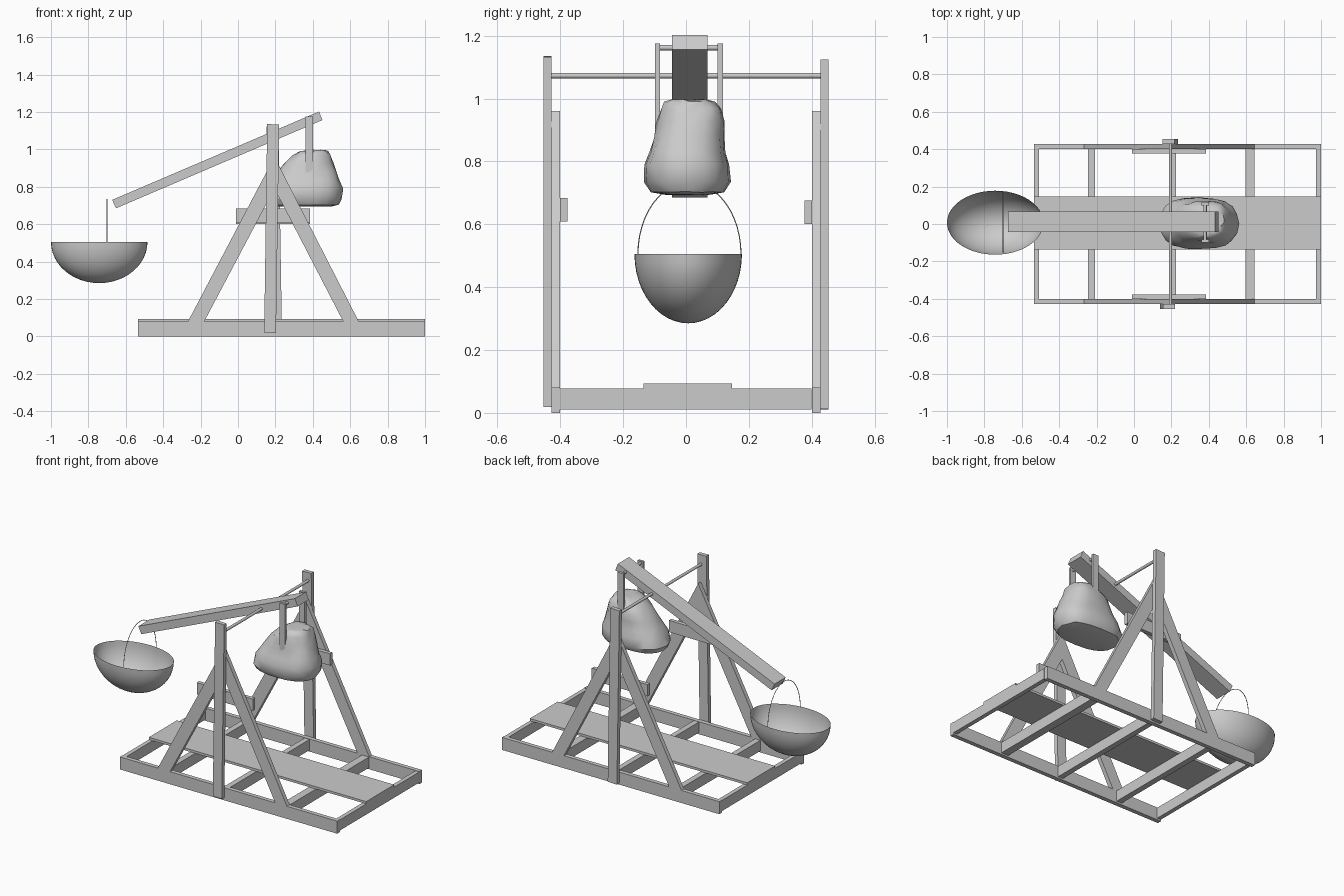
import bpy, bmesh, math, random
from mathutils import Vector

if "Cube" in bpy.data.objects:
    bpy.data.objects.remove(bpy.data.objects["Cube"])

random.seed(7)


def new_object(name, bm, smooth=None):
    bmesh.ops.recalc_face_normals(bm, faces=bm.faces)
    me = bpy.data.meshes.new(name)
    bm.to_mesh(me)
    bm.free()
    ob = bpy.data.objects.new(name, me)
    bpy.context.collection.objects.link(ob)
    if smooth:
        bpy.ops.object.select_all(action='DESELECT')
        ob.select_set(True)
        bpy.context.view_layer.objects.active = ob
        bpy.ops.object.shade_smooth_by_angle(angle=math.radians(smooth))
    return ob


def slab(name, profile, y0, y1):
    """Extrude an xz outline from y0 to y1."""
    bm = bmesh.new()
    face = bm.faces.new([bm.verts.new((x, y0, z)) for x, z in profile])
    ext = bmesh.ops.extrude_face_region(bm, geom=[face])
    moved = [v for v in ext['geom'] if isinstance(v, bmesh.types.BMVert)]
    bmesh.ops.translate(bm, vec=(0, y1 - y0, 0), verts=moved)
    # close the starting side if the extrusion consumed it
    holes = [e for e in bm.edges if e.is_boundary]
    if holes:
        bmesh.ops.holes_fill(bm, edges=holes, sides=0)
    return new_object(name, bm)


def box(name, x0, x1, y0, y1, z0, z1):
    return slab(name, [(x0, z0), (x1, z0), (x1, z1), (x0, z1)], y0, y1)


def tube(name, points, radius, sides=2):
    cu = bpy.data.curves.new(name, 'CURVE')
    cu.dimensions = '3D'
    cu.bevel_depth = radius
    cu.bevel_resolution = sides
    cu.use_fill_caps = True
    sp = cu.splines.new('POLY')
    sp.points.add(len(points) - 1)
    for p, co in zip(sp.points, points):
        p.co = (*co, 1)
    ob = bpy.data.objects.new(name, cu)
    bpy.context.collection.objects.link(ob)
    return ob


# Base frame: cross members and runway plank
for i, (a, b) in enumerate([(-.535, -.508), (-.245, -.208), (.19, .225),
                            (.595, .645), (.973, 1.0)]):
    box(f"cross_member_{i}", a, b, -.403, .4, .01, .078)
box("runway_plank", -.535, 1.0, -.135, .147, .078, .093)

# Side frames: rail, two braces, tie bar and slightly leaning post
for s, side in ((-1, "front"), (1, "back")):
    ya, yb, yc, yd = s * .377, s * .401, s * .428, s * .454
    box(f"{side}_rail", -.535, 1.0, yb, yc, 0, .08)
    slab(f"{side}_brace_left",
         [(-.27, .075), (-.183, .075), (.195, .79), (.195, .96)], yb, yc)
    slab(f"{side}_brace_right",
         [(.648, .075), (.565, .075), (.195, .79), (.195, .96)], yb, yc)
    dz = -.004 * s
    box(f"{side}_tie_bar", -.01, .385, ya, yb, .605 + dz, .68 + dz)
    if s < 0:
        post = [(.14, .02), (.203, .018), (.22, 1.133), (.156, 1.135)]
    else:
        post = [(.17, .01), (.235, .012), (.217, 1.125), (.153, 1.123)]
    slab(f"{side}_post", post, yc, yd)

# Axle and throwing arm
tube("axle", [(.195, -.43, 1.073), (.195, .43, 1.073)], .009, 3)
slab("throwing_arm", [(-.652, .685), (.452, 1.157), (.433, 1.202), (-.673, .73)],
     -.044, .068)

# Counterweight hanger
tube("hanger_pin", [(.38, -.09, 1.162), (.38, .107, 1.162)], .009, 3)
for name, a, b in (("front", -.098, -.083), ("back", .1, .117)):
    box(f"{name}_hanger_strap", .36, .4, a, b, .84, 1.176)

# Counterweight boulder: lofted rings (z, x0, x1, y0, y1) with random chips
rings = [(.695, .19, .50, -.07, .08), (.703, .15, .535, -.115, .125),
         (.735, .135, .555, -.135, .143), (.79, .155, .56, -.135, .138),
         (.83, .185, .548, -.118, .128), (.88, .215, .53, -.102, .125),
         (.93, .245, .512, -.092, .127), (.968, .295, .495, -.082, .112),
         (.99, .335, .48, -.068, .09), (.997, .38, .465, -.04, .06)]
bm = bmesh.new()
n, loops = 20, []
for z, x0, x1, y0, y1 in rings:
    loop = []
    for k in range(n):
        t = 2 * math.pi * k / n
        c, s = math.cos(t), math.sin(t)
        px = math.copysign(abs(c) ** .8, c)
        py = math.copysign(abs(s) ** .8, s)
        p = Vector(((x0 + x1) / 2 + px * (x1 - x0) / 2,
                    (y0 + y1) / 2 + py * (y1 - y0) / 2, z))
        p += Vector((c, s, .3)) * random.uniform(-.005, .004)
        loop.append(bm.verts.new(p))
    loops.append(loop)
for a, b in zip(loops, loops[1:]):
    for k in range(n):
        bm.faces.new((a[k], a[(k + 1) % n], b[(k + 1) % n], b[k]))
bm.faces.new(loops[0])
bm.faces.new(loops[-1])
bmesh.ops.triangulate(bm, faces=bm.faces)
new_object("counterweight_boulder", bm, 35)

# Sling bowl: open lower half of an ellipsoid
bm = bmesh.new()
bmesh.ops.create_uvsphere(bm, u_segments=48, v_segments=24, radius=1)
bmesh.ops.delete(bm, geom=[v for v in bm.verts if v.co.z > .001], context='VERTS')
bmesh.ops.scale(bm, vec=(.258, .171, .22), verts=bm.verts)
bmesh.ops.translate(bm, vec=(-.742, .007, .505), verts=bm.verts)
new_object("sling_bowl", bm, 40)

# Wire handle arching over the bowl
arc = [math.pi * k / 24 for k in range(25)]
tube("bowl_handle", [(-.70, .011 + .164 * math.cos(t), .505 + .228 * math.sin(t))
                     for t in arc], .002, 1)
